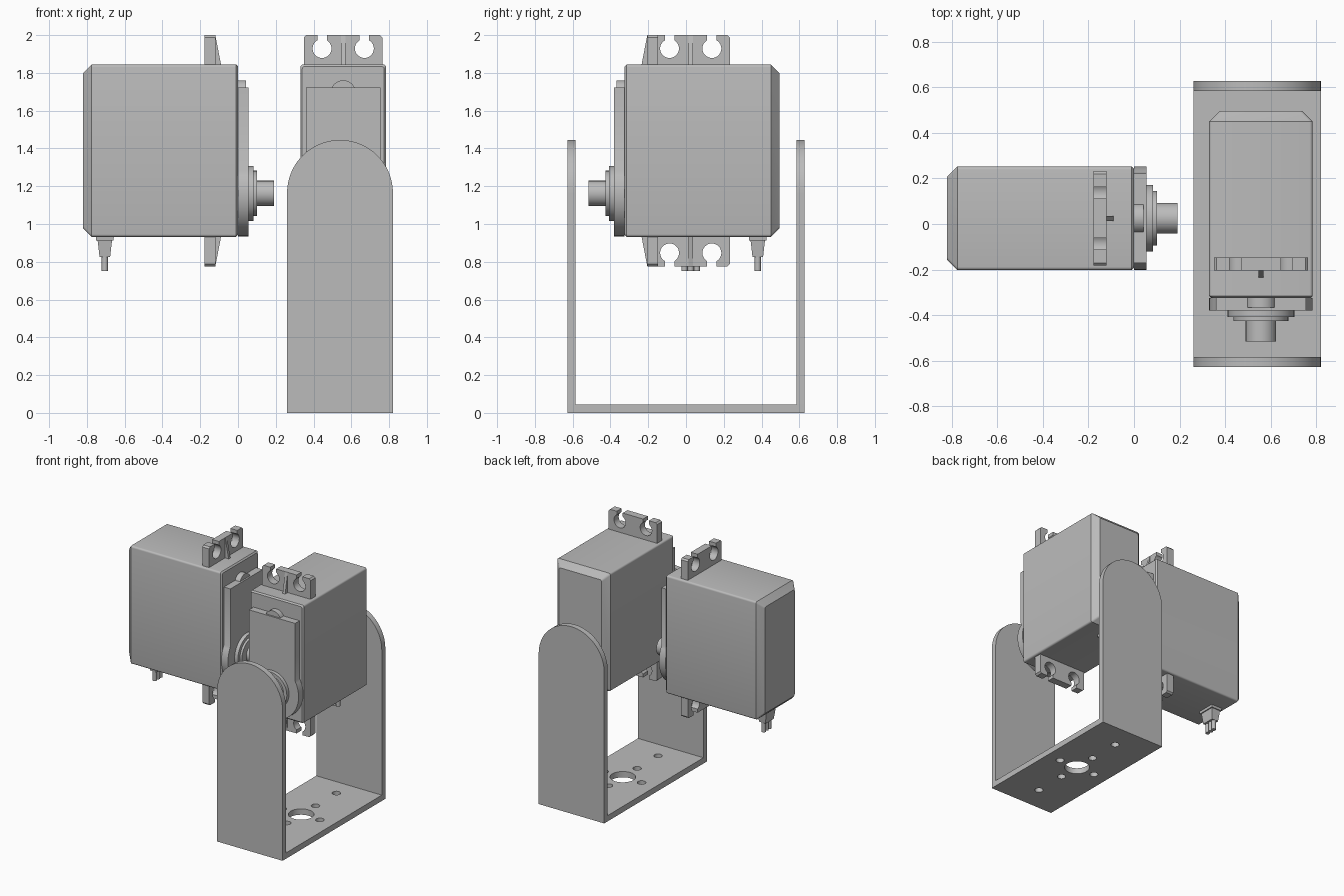
import bpy, bmesh
from math import cos, sin, pi, radians
from mathutils import Matrix, Vector

cube = bpy.data.objects.get("Cube")
if cube:
    bpy.data.objects.remove(cube, do_unlink=True)

grey = bpy.data.materials.new("plain grey")
grey.use_nodes = True
grey.diffuse_color = (0.5, 0.5, 0.5, 1)
grey.node_tree.nodes["Principled BSDF"].inputs["Base Color"].default_value = (0.5, 0.5, 0.5, 1)

parts = []


def loft(name, rings, place=Matrix()):
    """Skin a list of equal-length point rings and cap both ends."""
    bm = bmesh.new()
    loops = [[bm.verts.new(place @ Vector(p)) for p in ring] for ring in rings]
    n = len(loops[0])
    for a, b in zip(loops, loops[1:]):
        for i in range(n):
            bm.faces.new((a[i], a[(i + 1) % n], b[(i + 1) % n], b[i]))
    bm.faces.new(loops[0][::-1])
    bm.faces.new(loops[-1])
    bmesh.ops.recalc_face_normals(bm, faces=bm.faces)
    mesh = bpy.data.meshes.new(name)
    bm.to_mesh(mesh)
    bm.free()
    mesh.materials.append(grey)
    ob = bpy.data.objects.new(name, mesh)
    bpy.context.collection.objects.link(ob)
    parts.append(ob)
    return ob


def arc(cx, cy, r, start, end, steps=32):
    angles = [radians(start + (end - start) * i / steps) for i in range(steps + 1)]
    return [(cx + r * cos(a), cy + r * sin(a)) for a in angles]


def round_rect(hw, hh, r):
    pts = []
    for k, (sx, sy) in enumerate([(1, 1), (-1, 1), (-1, -1), (1, -1)]):
        pts += arc(sx * (hw - r), sy * (hh - r), r, 90 * k, 90 * k + 90, 4)
    return pts


def along_x(outline, x, z=0):
    return [(x, a, b + z) for a, b in outline]


def along_z(outline, z, x=0, y=0):
    return [(a + x, b + y, z) for a, b in outline]


def disc(r, segments=48):
    return arc(0, 0, r, 0, 360 * (segments - 1) / segments, segments - 1)


HALF_W, HALF_H, MID_Z, AXIS_Z = 0.227, 0.456, 1.388, 1.162


def servo(side, place):
    # Case with a chamfered rear end
    sections = [(-0.82, 0.045), (-0.775, 0), (-0.01, 0), (0, 0.01)]
    loft(side + "_servo_case",
         [along_x(round_rect(HALF_W - d, HALF_H - d, 0.014), x, MID_Z) for x, d in sections], place)

    # Front cover: gear housing circle joined to a narrower upright panel
    top, half = 1.722, 0.197
    cover = arc(0, AXIS_Z, HALF_W, 150, 390, 48)
    cover += [(half, top), (-half, top)]
    loft(side + "_servo_cover", [along_x(cover, 0), along_x(cover, 0.055)], place)
    bump = arc(0, 1.695, 0.066, 0, 180)
    loft(side + "_servo_bump", [along_x(bump, 0), along_x(bump, 0.042)], place)

    # Stepped bearing and output shaft
    for part, r, x0, x1 in [("bearing_ring", 0.146, 0.05, 0.083),
                            ("bearing_collar", 0.12, 0.08, 0.1),
                            ("output_shaft", 0.067, 0.09, 0.19)]:
        loft(f"{side}_servo_{part}",
             [along_x(disc(r), x0, AXIS_Z), along_x(disc(r), x1, AXIS_Z)], place)

    # Mounting ears with keyhole slots and a tapered rib, above and below
    w, tip, c = 0.207, 0.612, 0.012
    ear = [(-w, HALF_H - 0.01), (-w, tip - c), (-w + c, tip)]
    for v in (-0.112, 0.112):
        ear += [(v - 0.025, tip)] + arc(v, 0.541, 0.05, 120, 420) + [(v + 0.025, tip)]
    ear += [(w - c, tip), (w, tip - c), (w, HALF_H - 0.01)]
    rib = [(-0.125, HALF_H - 0.01), (-0.088, HALF_H - 0.01), (-0.12, tip), (-0.125, tip)]
    for level, turn in (("upper", 0), ("lower", pi)):
        m = place @ Matrix.Translation((0, 0, MID_Z)) @ Matrix.Rotation(turn, 4, "X")
        loft(f"{side}_servo_{level}_ear", [along_x(ear, -0.178), along_x(ear, -0.12)], m)
        loft(f"{side}_servo_{level}_rib",
             [[(x, y, z) for x, z in rib] for y in (-0.011, 0.011)], m)

    # Strain relief and three wires
    x = -0.705
    steps = [(0.94, 0.048, 0.07), (0.912, 0.046, 0.068), (0.912, 0.038, 0.06), (0.826, 0.028, 0.05)]
    loft(side + "_servo_strain_relief",
         [along_z([(a, b), (-a, b), (-a, -b), (a, -b)], z, x) for z, a, b in steps], place)
    for i in (-1, 0, 1):
        loft(f"{side}_servo_wire_{i + 2}",
             [along_z(disc(0.0165, 16), z, x, 0.033 * i) for z in (0.84, 0.752)], place)


servo("right", Matrix.Translation((0, 0.025, 0)))
servo("left", Matrix.Translation((0.557, -0.325, 0)) @ Matrix.Rotation(-pi / 2, 4, "Z"))

# U-shaped bracket: two round-topped legs joined by a drilled base
BX, R, OUT, IN = 0.54, 0.28, 0.627, 0.584
leg = arc(BX, 1.165, R, 0, 180, 48) + [(BX - R, 0), (BX + R, 0)]
for name, s in (("front", -1), ("back", 1)):
    loft(name + "_bracket_leg", [[(x, s * y, z) for x, z in leg] for y in (IN, OUT)])

base = loft("bracket_base", [along_z([(R, IN), (-R, IN), (-R, -IN), (R, -IN)], z, BX) for z in (0, 0.045)])
holes = [(0, 0, 0.09), (0, 0.43, 0.03), (0, -0.43, 0.03)]
holes += [(0.16 * cos(k * pi / 2), 0.175 * sin(k * pi / 2), 0.03) for k in range(4)]
for x, y, r in holes:
    cutter = loft("hole_cutter", [along_z(disc(r, 32), z, BX + x, y) for z in (-0.1, 0.1)])
    parts.remove(cutter)
    cutter.hide_render = True
    cut = base.modifiers.new("hole", "BOOLEAN")
    cut.object, cut.solver = cutter, "EXACT"
    bpy.context.view_layer.objects.active = base
    bpy.ops.object.modifier_apply(modifier=cut.name)
    bpy.data.objects.remove(cutter, do_unlink=True)

# Smooth the round surfaces, keep hard edges crisp
bpy.ops.object.select_all(action="DESELECT")
for ob in parts:
    ob.select_set(True)
bpy.context.view_layer.objects.active = base
bpy.ops.object.shade_smooth_by_angle(angle=radians(30))
